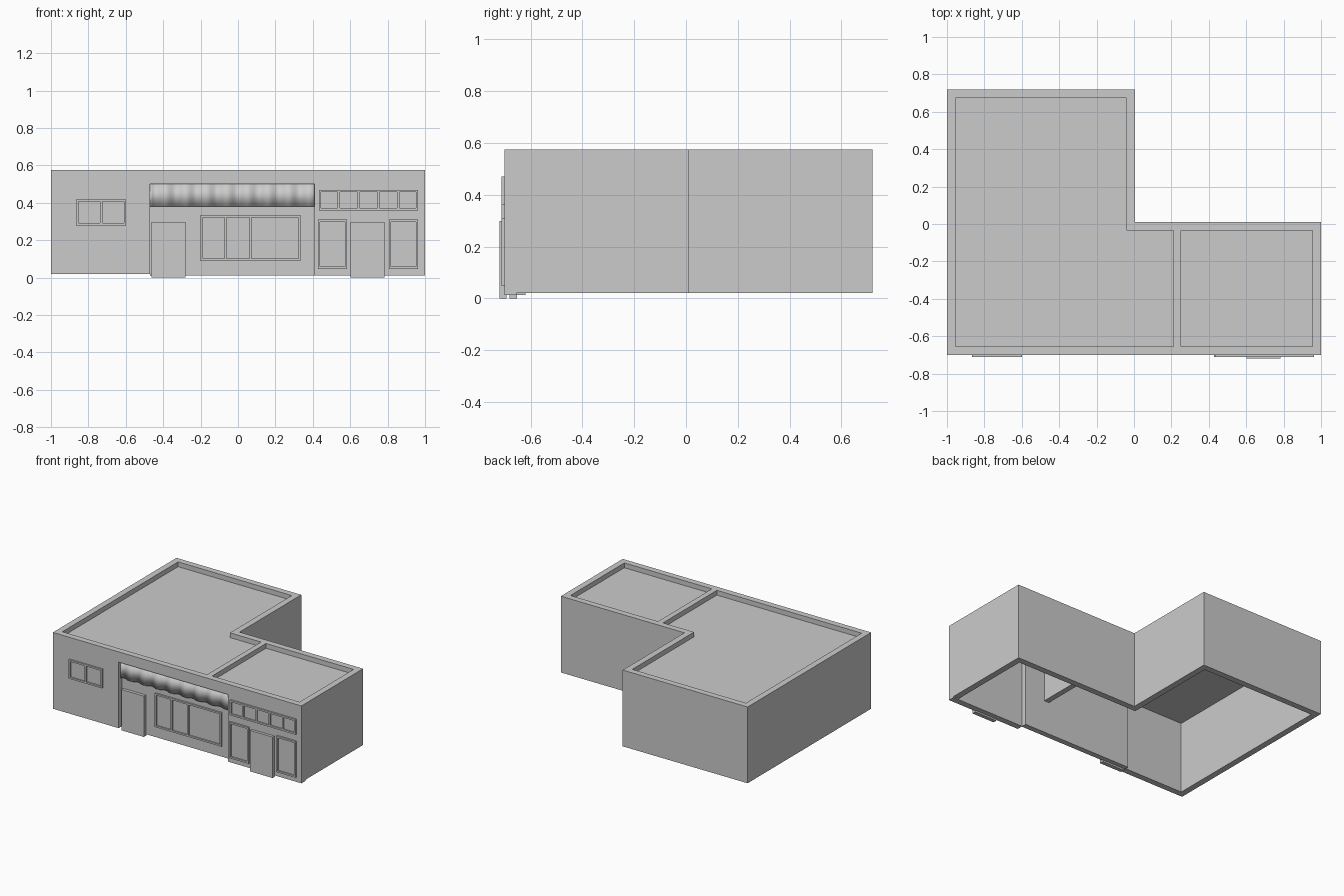
import bpy, bmesh, math

if "Cube" in bpy.data.objects:
    bpy.data.objects.remove(bpy.data.objects["Cube"])


def finish(name, bm):
    bmesh.ops.recalc_face_normals(bm, faces=bm.faces)
    me = bpy.data.meshes.new(name)
    bm.to_mesh(me)
    bm.free()
    ob = bpy.data.objects.new(name, me)
    bpy.context.collection.objects.link(ob)
    return ob


def add_box(bm, x0, x1, y0, y1, z0, z1):
    vs = bmesh.ops.create_cube(bm, size=1)["verts"]
    for v in vs:
        v.co = ((x0 + x1) / 2 + v.co.x * (x1 - x0),
                (y0 + y1) / 2 + v.co.y * (y1 - y0),
                (z0 + z1) / 2 + v.co.z * (z1 - z0))


def box(name, *dims):
    bm = bmesh.new()
    add_box(bm, *dims)
    return finish(name, bm)


def window(name, x0, x1, z0, z1, wall_y, splits=(), bar=0.012):
    """Frame and mullions standing proud of the wall, with a set-back pane."""
    bm = bmesh.new()
    yf, yb = wall_y - 0.012, wall_y + 0.005
    for za in (z0, z1 - bar):
        add_box(bm, x0, x1, yf, yb, za, za + bar)
    for xa in (x0, x1 - bar):
        add_box(bm, xa, xa + bar, yf, yb, z0 + bar, z1 - bar)
    for s in splits:
        xc = x0 + (x1 - x0) * s
        add_box(bm, xc - bar / 2, xc + bar / 2, yf, yb, z0 + bar, z1 - bar)
    add_box(bm, x0 + bar, x1 - bar, wall_y - 0.002, yb, z0 + bar, z1 - bar)
    return finish(name, bm)


BASE, TOP, ROOF = 0.02, 0.575, 0.54
FRONT, INNER = -0.70, -0.655
SX0, SX1, STOP = -0.47, 0.41, 0.50       # shopfront opening

# L-shaped perimeter wall
outer = [(-1, FRONT), (1, FRONT), (1, 0.01), (0.005, 0.01), (0.005, 0.72), (-1, 0.72)]
inner = [(-0.955, INNER), (0.955, INNER), (0.955, -0.035), (-0.04, -0.035),
         (-0.04, 0.675), (-0.955, 0.675)]
bm = bmesh.new()
o = [bm.verts.new((x, y, BASE)) for x, y in outer]
i = [bm.verts.new((x, y, BASE)) for x, y in inner]
for k in range(6):
    n = (k + 1) % 6
    bm.faces.new((o[k], o[n], i[n], i[k]))
ext = bmesh.ops.extrude_face_region(bm, geom=bm.faces[:])
for v in ext["geom"]:
    if isinstance(v, bmesh.types.BMVert):
        v.co.z = TOP
walls = finish("perimeter_wall", bm)

# Cut the shopfront opening
cutter = box("opening_cutter", SX0, SX1, FRONT - 0.1, INNER + 0.1, -0.1, STOP)
cutter.hide_render = True
mod = walls.modifiers.new("opening", "BOOLEAN")
mod.operation, mod.solver, mod.object = "DIFFERENCE", "EXACT", cutter
bpy.context.view_layer.objects.active = walls
bpy.ops.object.modifier_apply(modifier=mod.name)
bpy.data.objects.remove(cutter)

# Flat roof, set below the parapet
bm = bmesh.new()
bm.faces.new([bm.verts.new((x, y, ROOF)) for x, y in inner])
finish("roof", bm)

# Hanging partition that also divides the roof
box("partition", 0.21, 0.25, INNER, -0.035, 0.25, TOP)

# Sill under the right-hand facade
box("right_sill", SX1, 1.0, FRONT, INNER, 0.012, BASE)

# Recessed shopfront
SF = -0.66
box("shopfront_panel", SX0, SX1, SF, -0.62, 0.012, STOP)
box("shopfront_door", -0.462, -0.28, -0.682, -0.653, 0, 0.297)
window("shopfront_window", -0.20, 0.335, 0.09, 0.335, SF, (0.25, 0.5))

# Rippled awning cloth
bm = bmesh.new()
cols, waves = 96, 8
rows = []
for z in (0.38, STOP):
    rows.append([])
    for k in range(cols + 1):
        t = k / cols
        y = -0.679 + 0.01 * math.sin(t * waves * math.tau)
        rows[-1].append(bm.verts.new((SX0 + (SX1 - SX0) * t, y, z)))
for k in range(cols):
    bm.faces.new((rows[0][k], rows[0][k + 1], rows[1][k + 1], rows[1][k]))
awning = finish("awning", bm)
for p in awning.data.polygons:
    p.use_smooth = True
sol = awning.modifiers.new("thickness", "SOLIDIFY")
sol.thickness, sol.offset = 0.006, 0

# Left facade window
window("left_window", -0.865, -0.598, 0.28, 0.418, FRONT, (0.5,))

# Right facade: transom strip, two windows and a door
window("transom_window", 0.432, 0.963, 0.36, 0.47, FRONT, (0.2, 0.4, 0.6, 0.8))
window("right_window_a", 0.427, 0.584, 0.047, 0.31, FRONT)
window("right_window_b", 0.806, 0.963, 0.047, 0.31, FRONT)
box("right_door", 0.602, 0.782, -0.72, -0.692, 0, 0.298)
